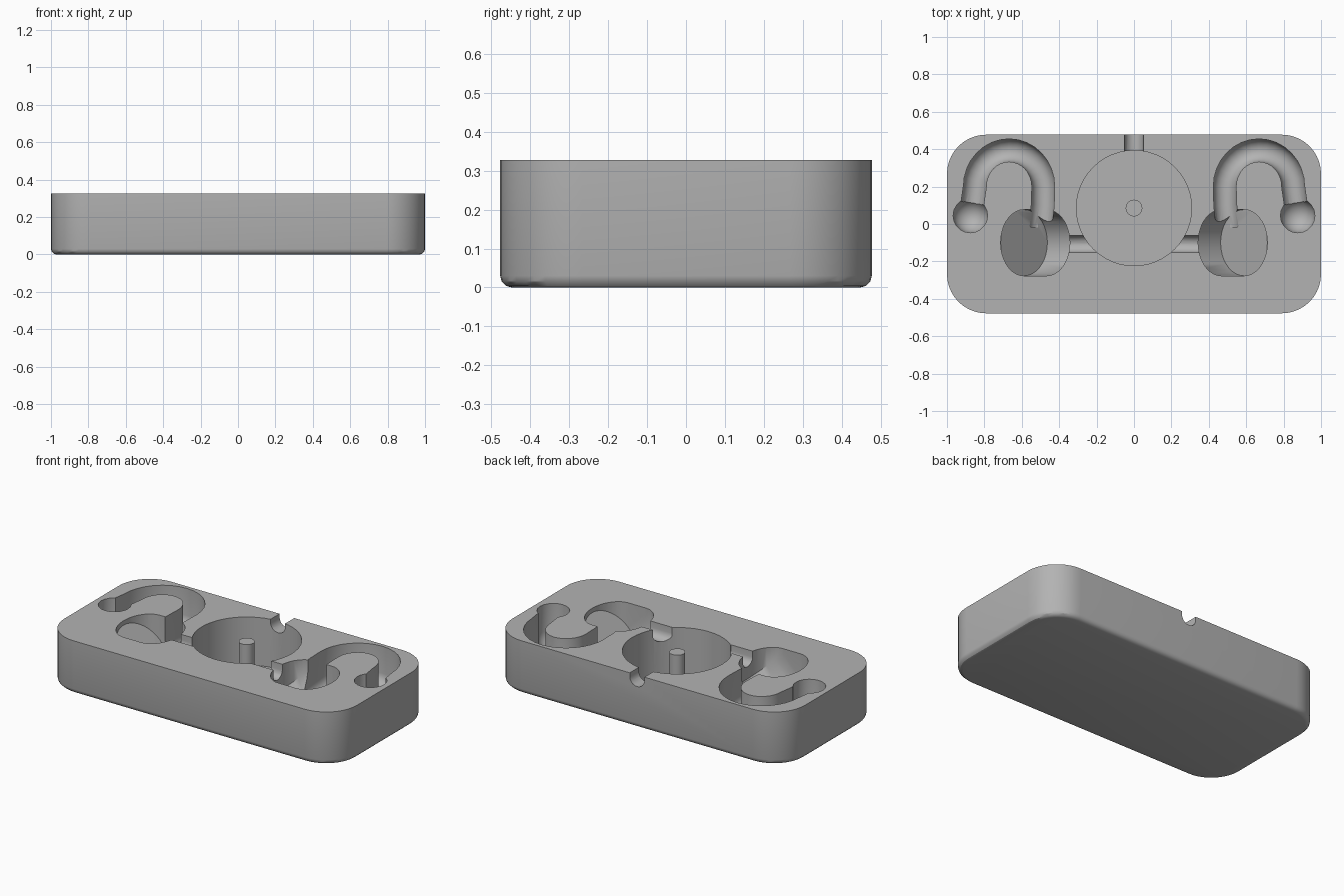
import bpy, bmesh, math
from mathutils import Vector

HEIGHT = 0.327
SKY = 0.5  # cutters reach up to here

cube = bpy.data.objects.get("Cube")
if cube:
    bpy.data.objects.remove(cube, do_unlink=True)

grey = bpy.data.materials.new("plain grey")
grey.use_nodes = True
colour = (0.45, 0.45, 0.45, 1)
grey.diffuse_color = colour
grey.node_tree.nodes["Principled BSDF"].inputs["Base Color"].default_value = colour


def finish(name, bm):
    bmesh.ops.recalc_face_normals(bm, faces=bm.faces)
    mesh = bpy.data.meshes.new(name)
    bm.to_mesh(mesh)
    bm.free()
    mesh.materials.append(grey)
    obj = bpy.data.objects.new(name, mesh)
    bpy.context.collection.objects.link(obj)
    return obj


def cylinder(name, x, y, r, bottom, top, sides):
    bm = bmesh.new()
    bmesh.ops.create_cone(bm, cap_ends=True, segments=sides, radius1=r, radius2=r, depth=top - bottom)
    bmesh.ops.translate(bm, verts=bm.verts, vec=(x, y, (top + bottom) / 2))
    return finish(name, bm)


def hull(name, points):
    bm = bmesh.new()
    for p in points:
        bm.verts.new(p)
    bmesh.ops.convex_hull(bm, input=bm.verts)
    loose = [v for v in bm.verts if not v.link_faces]
    bmesh.ops.delete(bm, geom=loose, context='VERTS')
    return finish(name, bm)


def groove(name, path, r, z, steps=10):
    """Round-bottomed, open-topped channel swept along a flat path."""
    pts = [Vector(p) for p in path]
    arc = [math.pi * k / steps for k in range(steps + 1)]
    profile = [(-r, SKY)] + [(-r * math.cos(a), z - r * math.sin(a)) for a in arc] + [(r, SKY)]
    bm = bmesh.new()
    rings = []
    for i, p in enumerate(pts):
        t = (pts[min(i + 1, len(pts) - 1)] - pts[max(i - 1, 0)]).normalized()
        rings.append([bm.verts.new((p.x - t.y * o, p.y + t.x * o, h)) for o, h in profile])
    n = len(profile)
    for a, b in zip(rings, rings[1:]):
        for k in range(n):
            bm.faces.new((a[k], a[(k + 1) % n], b[(k + 1) % n], b[k]))
    bm.faces.new(rings[0])
    bm.faces.new(rings[-1])
    return finish(name, bm)


# Block with rounded corners and a softened bottom edge
bm = bmesh.new()
bmesh.ops.create_cube(bm, size=1)
bmesh.ops.scale(bm, verts=bm.verts, vec=(2, 0.955, HEIGHT))
bmesh.ops.translate(bm, verts=bm.verts, vec=(0, 0, HEIGHT / 2))
upright = [e for e in bm.edges if abs(e.verts[0].co.z - e.verts[1].co.z) > 0.1]
bmesh.ops.bevel(bm, geom=upright, offset=0.21, segments=10, profile=0.5, affect='EDGES')
bottom = [e for e in bm.edges if all(v.co.z < 0.001 for v in e.verts)]
bmesh.ops.bevel(bm, geom=bottom, offset=0.03, segments=3, profile=0.5, affect='EDGES')
block = finish("block", bm)

# Central round well and its notch through the back edge
cutters = [
    cylinder("well_cutter", 0, 0.085, 0.308, 0.03, SKY, 48),
    groove("notch_cutter", [(0, 0.3), (0, 0.6)], 0.05, 0.305),
]

for side in (1, -1):
    # Tilted cup, open upwards
    cup = []
    for k in range(36):
        a = math.tau * k / 36
        u, v = 0.125 * math.cos(a), 0.177 * math.sin(a)
        for shift in (0, 0.12):
            x, z = 0.588 + u - shift, 0.175 + u + shift
            cup += [(side * x, -0.1 + v, z), (side * x, -0.1 + v, z + SKY)]
    cutters.append(hull("cup_cutter", cup))

    # Curved hook groove
    path = [(0.5, -0.02), (0.488, 0.1)]
    for k in range(17):
        a = math.pi * k / 16
        path.append((0.668 - 0.183 * math.cos(a), 0.2 + 0.194 * math.sin(a)))
    path.append((0.873, 0.05))
    cutters.append(groove("hook_cutter", [(side * x, y) for x, y in path], 0.061, 0.16))

    # Ball-shaped end of the hook
    ball = []
    for i in range(7):
        tilt = math.pi / 2 * i / 6
        for k in range(20):
            a = math.tau * k / 20
            r = 0.092 * math.cos(tilt)
            x, y = side * (0.875 + r * math.cos(a)), 0.045 + r * math.sin(a)
            ball += [(x, y, 0.16 - 0.092 * math.sin(tilt))] + ([(x, y, SKY)] if i == 0 else [])
    bm_points = list({tuple(round(c, 5) for c in p): p for p in ball}.values())
    cutters.append(hull("ball_cutter", bm_points))

    # Channel joining cup and well
    cutters.append(groove("channel_cutter", [(side * 0.2, -0.107), (side * 0.42, -0.107)], 0.045, 0.29))

# Carve every hollow out of the block
bpy.context.view_layer.objects.active = block
for cutter in cutters:
    cutter.hide_render = True
    mod = block.modifiers.new("carve", 'BOOLEAN')
    mod.operation = 'DIFFERENCE'
    mod.solver = 'EXACT'
    mod.object = cutter
    bpy.ops.object.modifier_apply(modifier=mod.name)
    bpy.data.objects.remove(cutter, do_unlink=True)

# Centre pin standing in the well
pin = cylinder("centre_pin", 0, 0.085, 0.045, 0.028, 0.32, 16)

for obj in (block, pin):
    bpy.ops.object.select_all(action='DESELECT')
    obj.select_set(True)
    bpy.context.view_layer.objects.active = obj
    bpy.ops.object.shade_smooth_by_angle(angle=math.radians(30))
